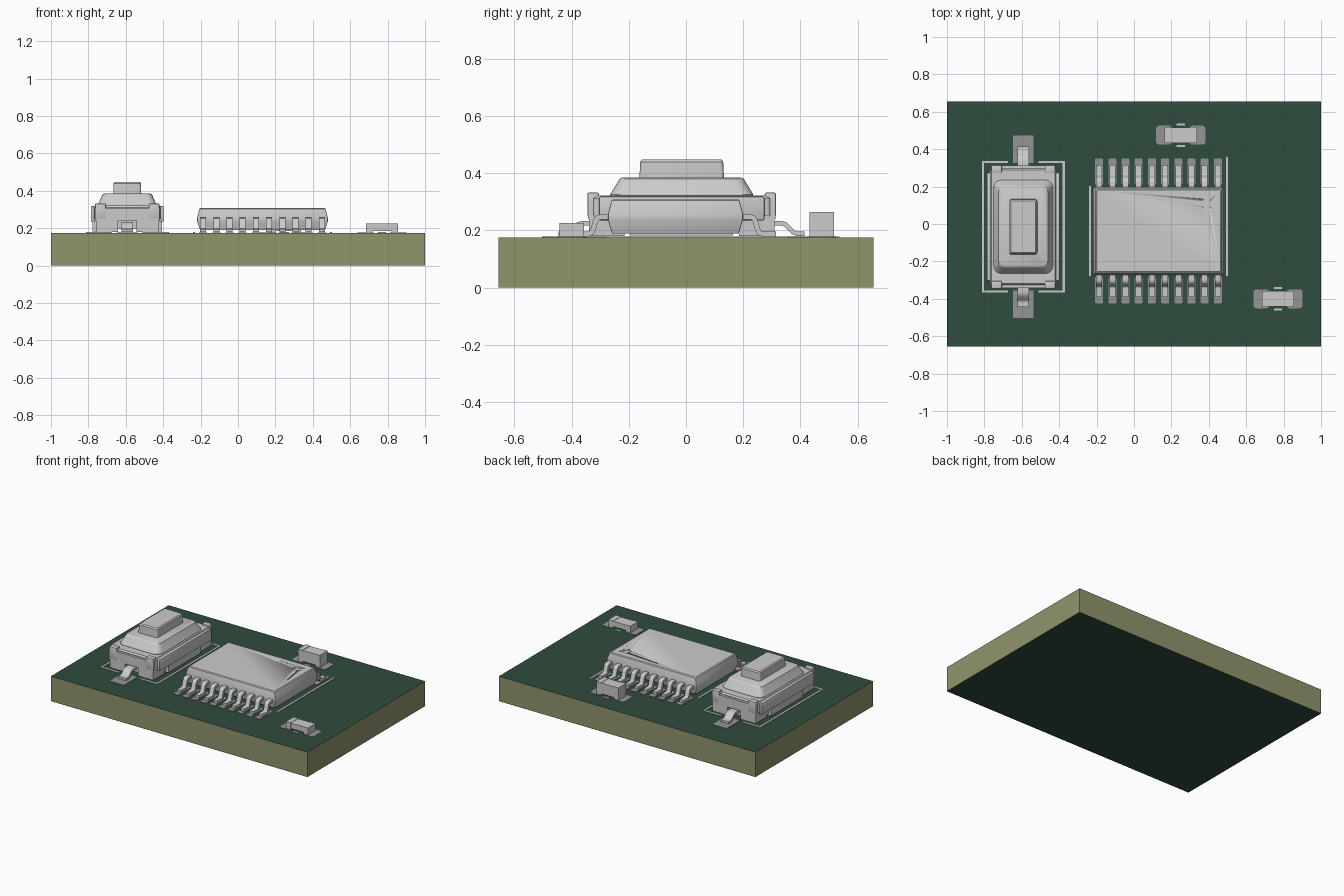
import bpy, bmesh, math
from mathutils import Vector

if "Cube" in bpy.data.objects:
    bpy.data.objects.remove(bpy.data.objects["Cube"])


def material(name, rgb):
    m = bpy.data.materials.new(name)
    m.diffuse_color = (*rgb, 1)
    m.use_nodes = True
    m.node_tree.nodes["Principled BSDF"].inputs["Base Color"].default_value = m.diffuse_color
    return m


mask = material("solder_mask", (0.03, 0.072, 0.047))
core = material("board_core", (0.28, 0.30, 0.15))
tin = material("pad_grey", (0.3, 0.3, 0.3))
TOP = 0.175


def finish(name, bm, mat=None, smooth=True):
    bmesh.ops.recalc_face_normals(bm, faces=bm.faces)
    me = bpy.data.meshes.new(name)
    bm.to_mesh(me)
    bm.free()
    ob = bpy.data.objects.new(name, me)
    bpy.context.collection.objects.link(ob)
    if mat:
        me.materials.append(mat)
    if smooth:
        bpy.ops.object.select_all(action='DESELECT')
        ob.select_set(True)
        bpy.context.view_layer.objects.active = ob
        bpy.ops.object.shade_smooth_by_angle(angle=math.radians(30))
    return ob


def box(name, x0, x1, y0, y1, z0, z1, mat=None, bevel=0):
    bm = bmesh.new()
    bmesh.ops.create_cube(bm, size=1)
    for v in bm.verts:
        v.co = ((x0 + x1) / 2 + v.co.x * (x1 - x0),
                (y0 + y1) / 2 + v.co.y * (y1 - y0),
                (z0 + z1) / 2 + v.co.z * (z1 - z0))
    if bevel:
        bmesh.ops.bevel(bm, geom=bm.edges[:], offset=bevel, segments=2,
                        profile=0.5, affect='EDGES')
    return finish(name, bm, mat, bool(bevel))


def loft(name, cx, cy, sections, mat=None, seg=4):
    """Stack of rounded rectangles given as (half x, half y, radius, z)."""
    bm = bmesh.new()
    rings = []
    for hx, hy, r, z in sections:
        ring = []
        for q, (sx, sy) in enumerate(((1, 1), (-1, 1), (-1, -1), (1, -1))):
            for i in range(seg + 1):
                a = math.pi / 2 * (q + i / seg)
                ring.append(bm.verts.new((cx + sx * (hx - r) + r * math.cos(a),
                                          cy + sy * (hy - r) + r * math.sin(a), z)))
        rings.append(ring)
    n = len(rings[0])
    for a, b in zip(rings, rings[1:]):
        for i in range(n):
            bm.faces.new((a[i], a[(i + 1) % n], b[(i + 1) % n], b[i]))
    bm.faces.new(rings[0])
    bm.faces.new(rings[-1])
    return finish(name, bm, mat)


def lead(name, x, width, path, thick, bend=0.014):
    """Flat metal strip following a y-z path with rounded bends."""
    p = [Vector(q) for q in path]
    pts = [p[0]]
    for a, b, c in zip(p, p[1:], p[2:]):
        s, e = b + (a - b).normalized() * bend, b + (c - b).normalized() * bend
        pts += [s * (1 - t) ** 2 + b * 2 * t * (1 - t) + e * t * t
                for t in (0, 0.33, 0.67, 1)]
    pts.append(p[-1])
    outer, inner = [], []
    for i, q in enumerate(pts):
        d = (pts[min(i + 1, len(pts) - 1)] - pts[max(i - 1, 0)]).normalized()
        nrm = Vector((-d.y, d.x)) * thick / 2
        outer.append(q + nrm)
        inner.append(q - nrm)
    bm = bmesh.new()
    cols = [[bm.verts.new((x + s * width / 2, q.x, q.y)) for q in side]
            for s in (-1, 1) for side in (outer, inner)]
    for a, b in ((0, 1), (1, 3), (3, 2), (2, 0)):
        for i in range(len(pts) - 1):
            bm.faces.new((cols[a][i], cols[a][i + 1], cols[b][i + 1], cols[b][i]))
    for i in (0, -1):
        bm.faces.new([cols[k][i] for k in (0, 1, 3, 2)])
    return finish(name, bm)


def silk(name, x0, x1, y0, y1):
    box(name, x0, x1, y0, y1, TOP - 0.002, TOP + 0.004)


# Board: olive core edges, green faces
board = box("circuit_board", -1, 1, -0.655, 0.655, 0, TOP, core)
board.data.materials.append(mask)
for f in board.data.polygons:
    f.material_index = int(abs(f.normal.z) > 0.5)

# Push button
bx, by = -0.592, -0.015
box("button_base", bx - 0.168, bx + 0.168, by - 0.31, by + 0.31, 0.195, 0.26)
loft("button_cover", bx, by, [(0.178, 0.312, 0.015, 0.25), (0.178, 0.312, 0.015, 0.312),
                              (0.17, 0.304, 0.012, 0.322)])
loft("button_dome", bx, by, [(0.158, 0.25, 0.04, 0.31), (0.158, 0.25, 0.04, 0.326),
                             (0.152, 0.244, 0.04, 0.336), (0.136, 0.222, 0.036, 0.372),
                             (0.132, 0.217, 0.034, 0.38), (0.122, 0.208, 0.03, 0.385)])
loft("button_plunger", bx, by, [(0.075, 0.148, 0.012, 0.38), (0.073, 0.145, 0.012, 0.44),
                                (0.066, 0.138, 0.010, 0.448)])
for s, side in ((-1, "left"), (1, "right")):
    # folded metal side flaps
    xs = sorted((bx + s * 0.17, bx + s * 0.195))
    box(f"button_flap_{side}", *xs, by - 0.29, by + 0.29, 0.235, 0.318, bevel=0.006)
    xs = sorted((bx + s * 0.13, bx + s * 0.185))
    box(f"button_flap_clip_{side}", *xs, by - 0.18, by + 0.18, 0.182, 0.245)
for s, end in ((-1, "front"), (1, "back")):
    # end walls, corner posts, feet
    ys = sorted((by + s * 0.30, by + s * 0.328))
    box(f"button_end_wall_{end}", bx - 0.172, bx + 0.172, *ys, 0.24, 0.308)
    for t, side in ((-1, "left"), (1, "right")):
        xs = sorted((bx + t * 0.115, bx + t * 0.172))
        yp = sorted((by + s * 0.29, by + s * 0.33))
        box(f"button_post_{end}_{side}", *xs, *yp, 0.25, 0.332, bevel=0.005)
        xs = sorted((bx + t * 0.05, bx + t * 0.168))
        box(f"button_foot_{end}_{side}", *xs, *sorted((by + s * 0.2, by + s * 0.325)),
            0.18, 0.25)
    lead(f"button_lead_{end}", bx, 0.06,
         [(by + s * d, z) for d, z in ((0.27, 0.225), (0.36, 0.225),
                                       (0.395, 0.188), (0.43, 0.188))], 0.016)
    box(f"button_pad_{end}", bx - 0.055, bx + 0.055,
        *sorted((by + s * 0.34, by + s * 0.488)), TOP - 0.002, TOP + 0.003, tin)
    # outline marks
    ys = sorted((by + s * 0.34, by + s * 0.352))
    silk(f"button_mark_{end}_left", -0.814, -0.675, *ys)
    silk(f"button_mark_{end}_right", -0.51, -0.37, *ys)
silk("button_mark_left", -0.814, -0.803, by - 0.352, by + 0.352)
silk("button_mark_right", -0.381, -0.37, by - 0.352, by + 0.352)

# Chip with two rows of ten gull-wing leads
cx, cy = 0.131, -0.037
chip = loft("chip_body", cx, cy, [(0.334, 0.222, 0.004, 0.19), (0.349, 0.236, 0.004, 0.237),
                                  (0.349, 0.236, 0.004, 0.257), (0.337, 0.224, 0.004, 0.304),
                                  (0.331, 0.218, 0.004, 0.309)], seg=2)
bm = bmesh.new()
bmesh.ops.create_cone(bm, cap_ends=True, segments=32, radius1=0.028, radius2=0.028, depth=0.02)
bmesh.ops.translate(bm, verts=bm.verts, vec=(0.388, 0.11, 0.311))
cutter = finish("pin_one_cutter", bm)
cutter.hide_render = True
cutter.hide_viewport = True
dimple = chip.modifiers.new("pin_one_dimple", 'BOOLEAN')
dimple.operation, dimple.object, dimple.solver = 'DIFFERENCE', cutter, 'EXACT'
for i in range(10):
    x = cx + (i - 4.5) * 0.0706
    for s, row in ((-1, "front"), (1, "back")):
        lead(f"chip_lead_{row}_{i + 1}", x, 0.032,
             [(cy + s * d, z) for d, z in ((0.22, 0.247), (0.275, 0.247),
                                           (0.292, 0.188), (0.352, 0.188))], 0.018)
        loft(f"chip_pad_{row}_{i + 1}", x, cy + s * 0.317,
             [(0.0215, 0.071, 0.008, TOP - 0.002), (0.0215, 0.071, 0.008, TOP + 0.003)], tin)
silk("chip_mark_left", -0.241, -0.23, -0.278, 0.202)
silk("chip_mark_right", 0.492, 0.503, -0.278, 0.358)

# Two small end-capped parts: a tall one and a flat one
for name, px, py, top in (("capacitor", 0.25, 0.475, 0.264), ("resistor", 0.77, -0.4, 0.226)):
    box(f"{name}_body", px - 0.06, px + 0.06, py - 0.041, py + 0.041, 0.186, top - 0.002)
    for s, side in ((-1, "left"), (1, "right")):
        box(f"{name}_cap_{side}", *sorted((px + s * 0.05, px + s * 0.086)),
            py - 0.043, py + 0.043, 0.177, top)
        loft(f"{name}_pad_{side}", px + s * 0.089, py,
             [(0.043, 0.051, 0.018, TOP - 0.002), (0.043, 0.051, 0.018, TOP + 0.003)], tin)
        silk(f"{name}_mark_{side}", px - 0.022, px + 0.022,
             py + s * 0.057 - 0.005, py + s * 0.057 + 0.005)
